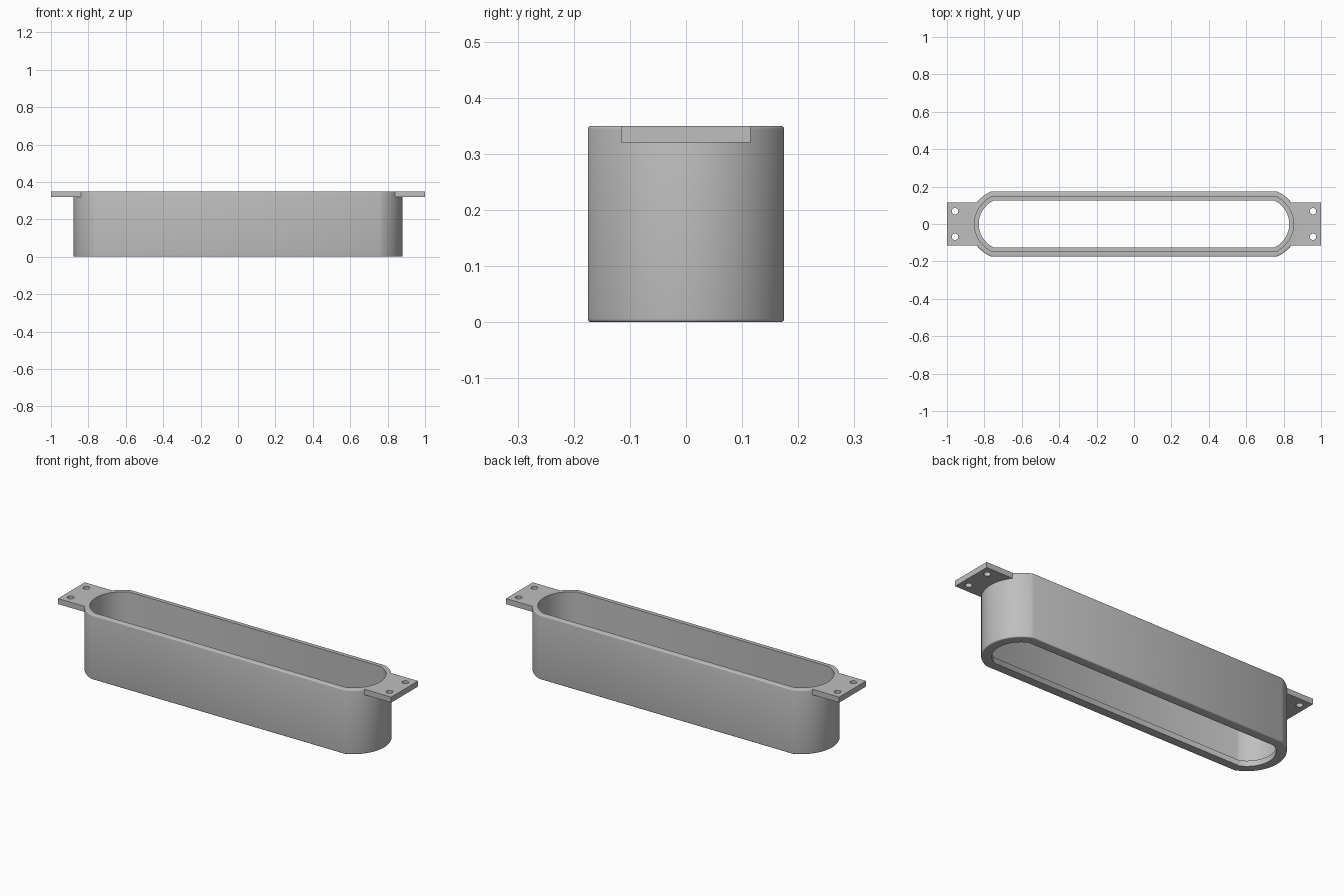
import bpy, bmesh, math

if "Cube" in bpy.data.objects:
    bpy.data.objects.remove(bpy.data.objects["Cube"], do_unlink=True)

END_CENTRE, END_RADIUS, HALF_WIDTH = 0.692, 0.188, 0.175
HEIGHT, SOFT = 0.35, 0.006
TAB_HALF, TAB_BOTTOM = 0.115, 0.32

grey = bpy.data.materials.new("light grey")
grey.use_nodes = True
colour = (0.52, 0.52, 0.52, 1)
grey.diffuse_color = colour
grey.node_tree.nodes["Principled BSDF"].inputs["Base Color"].default_value = colour


def arc(inset, half_height, steps):
    """Points on the right-hand end arc, from -half_height to +half_height."""
    r = END_RADIUS - inset
    a = math.asin(half_height / r)
    return [(END_CENTRE + r * math.cos(t), r * math.sin(t))
            for t in (a * (2 * i / steps - 1) for i in range(steps + 1))]


def outline(inset):
    """Long slot outline, counter-clockwise, moved inward by inset."""
    end = arc(inset, HALF_WIDTH - inset, 32)
    return end + [(-x, -y) for x, y in end]


def finish(name, bm):
    bmesh.ops.recalc_face_normals(bm, faces=bm.faces[:])
    mesh = bpy.data.meshes.new(name)
    bm.to_mesh(mesh)
    bm.free()
    mesh.materials.append(grey)
    ob = bpy.data.objects.new(name, mesh)
    bpy.context.collection.objects.link(ob)
    return ob


def smooth(ob):
    bpy.ops.object.select_all(action='DESELECT')
    ob.select_set(True)
    bpy.context.view_layer.objects.active = ob
    bpy.ops.object.shade_smooth_by_angle(angle=math.radians(30))


# Open sleeve: wall cross-section (inset, height) carried round the outline
section = []
for i in range(5):  # softened bottom outer edge
    t = math.pi / 2 * i / 4
    section.append((SOFT * (1 - math.sin(t)), SOFT * (1 - math.cos(t))))
for i in range(5):  # softened top outer edge
    t = math.pi / 2 * i / 4
    section.append((SOFT * (1 - math.cos(t)), HEIGHT - SOFT * (1 - math.sin(t))))
section += [(0.027, HEIGHT), (0.027, 0.03), (0.05, 0.03), (0.05, 0)]

bm = bmesh.new()
rings = [[bm.verts.new((x, y, z)) for x, y in outline(d)] for d, z in section]
for a, b in zip(rings, rings[1:] + rings[:1]):
    for i in range(len(a)):
        j = (i + 1) % len(a)
        bm.faces.new((a[i], a[j], b[j], b[i]))
smooth(finish("sleeve", bm))

# Mounting tabs, each with two screw holes
for side, name in ((1, "left_tab"), (-1, "right_tab")):
    bm = bmesh.new()
    profile = [(1, TAB_HALF), (1, -TAB_HALF)] + arc(SOFT, TAB_HALF, 24)
    face = bm.faces.new([bm.verts.new((side * x, y, TAB_BOTTOM)) for x, y in profile])
    grown = bmesh.ops.extrude_face_region(bm, geom=[face])["geom"]
    bmesh.ops.translate(bm, vec=(0, 0, HEIGHT - TAB_BOTTOM),
                        verts=[v for v in grown if isinstance(v, bmesh.types.BMVert)])
    tab = finish(name, bm)

    for y in (-0.068, 0.068):
        bpy.ops.mesh.primitive_cylinder_add(vertices=32, radius=0.017, depth=0.2,
                                            location=(side * 0.957, y, HEIGHT))
        cutter = bpy.context.object
        cutter.name = "hole_cutter"
        cutter.hide_render = True
        cutter.data.materials.append(grey)
        cut = tab.modifiers.new("screw hole", 'BOOLEAN')
        cut.operation, cut.solver, cut.object = 'DIFFERENCE', 'EXACT', cutter
        bpy.context.view_layer.objects.active = tab
        bpy.ops.object.modifier_apply(modifier=cut.name)
        bpy.data.objects.remove(cutter, do_unlink=True)
    smooth(tab)
